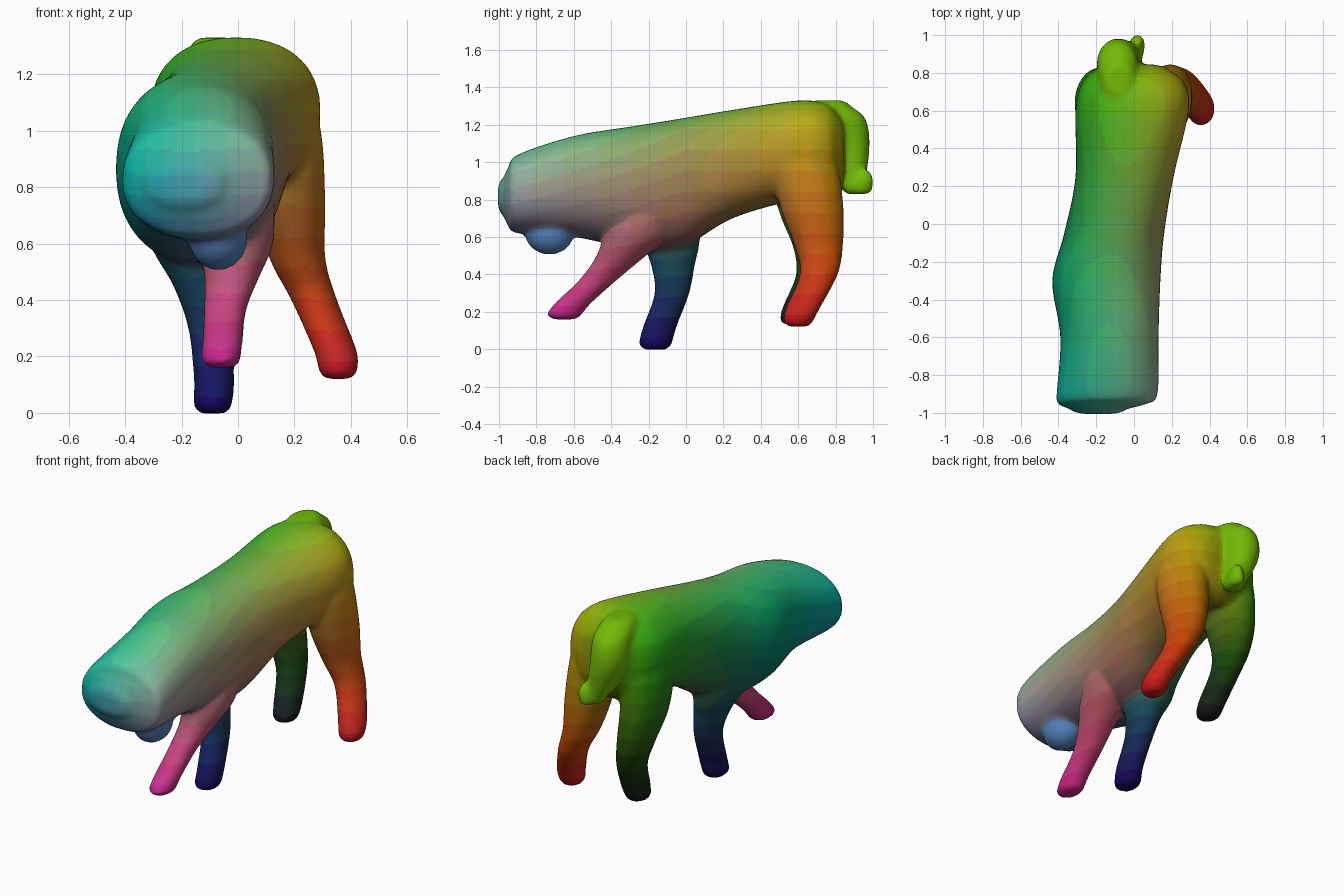
import bpy, bmesh, math
from mathutils import Vector
from mathutils.bvhtree import BVHTree

if "Cube" in bpy.data.objects:
    bpy.data.objects.remove(bpy.data.objects["Cube"])

PARTS = {}   # name -> (bmesh, red side value, fixed colour)


# Colour rule: red runs left to right, green upwards, blue towards the face
def tint(p, red):
    body_red = .46 + p.x
    t = min(max((p.z - .45) / .4, 0), 1)
    r = body_red if red is None else red + (body_red - red) * t
    g = .05 + .5 * p.z + .2 * p.z * max(0, -p.y)
    return tuple(min(max(round(v * 18), 1), 15) for v in (r, g, .32 - .32 * p.y))


def material(key):
    name = "tint_%d_%d_%d" % key
    m = bpy.data.materials.get(name) or bpy.data.materials.new(name)
    m.diffuse_color = tuple((v / 18) ** 2.2 for v in key) + (1,)
    m.use_nodes = True
    m.node_tree.nodes["Principled BSDF"].inputs["Base Color"].default_value = m.diffuse_color
    return m


def spline(rows, steps):
    """Catmull-Rom interpolation of section rows."""
    out = []
    for i in range(len(rows) - 1):
        a, b = rows[max(i - 1, 0)], rows[i]
        c, d = rows[i + 1], rows[min(i + 2, len(rows) - 1)]
        for s in range(steps):
            t = s / steps
            out.append([.5 * (2 * q + (r - p) * t + (2 * p - 5 * q + 4 * r - u) * t * t
                              + (3 * q - p - 3 * r + u) * t ** 3)
                        for p, q, r, u in zip(a, b, c, d)])
    return out + [list(rows[-1])]


def dome(ring, push):
    """Shrinking rings that round off an open end."""
    mid = sum(ring, Vector()) / len(ring)
    return [[mid + (v - mid) * k + push * h for v in ring]
            for k, h in ((.9, .5), (.6, 1))]


def loft(name, rows, point, push, sides=24, steps=6, red=None, fixed=None):
    rings = [[Vector(point(r, math.tau * k / sides)) for k in range(sides)]
             for r in spline(rows, steps)]
    push = Vector(push) * (1 if rings[-1][0].dot(Vector(push)) >
                           rings[0][0].dot(Vector(push)) else -1)
    rings = dome(rings[0], -push)[::-1] + rings + dome(rings[-1], push)
    bm = bmesh.new()
    rings = [[bm.verts.new(v) for v in ring] for ring in rings]
    for a, b in zip(rings, rings[1:]):
        for k in range(sides):
            j = (k + 1) % sides
            bm.faces.new((a[k], a[j], b[j], b[k]))
    bm.faces.new(rings[0])
    bm.faces.new(rings[-1])
    bmesh.ops.recalc_face_normals(bm, faces=bm.faces)
    PARTS[name] = (bm, red, fixed)


def upright(r, a):
    """Slightly squared section across the body: y, x min, x max, z min, z max."""
    y, x0, x1, z0, z1 = r
    c, s = (math.copysign(abs(v) ** .88, v) for v in (math.cos(a), math.sin(a)))
    return ((x0 + x1 + (x1 - x0) * c) / 2, y, (z0 + z1 + (z1 - z0) * s) / 2)


def level(r, a):
    """Section across a limb: x, y, z, x radius, y radius."""
    x, y, z, rx, ry = r
    return (x + rx * math.cos(a), y + ry * math.sin(a), z)


def limb(name, path, radii, stretch, cap=.03, **look):
    """Limb along a path; stretch is the y/x radius ratio at both ends."""
    n = len(path) - 1
    rows = [(*p, r, r * (stretch[0] + (stretch[1] - stretch[0]) * i / n))
            for i, (p, r) in enumerate(zip(path, radii))]
    loft(name, rows, level, (0, 0, cap), **look)


# Body and head: one barrel running from the face to the rump
loft("body", [
    (-.98, -.34, -.04, .72, .91), (-.95, -.405, .07, .66, .97),
    (-.9, -.41, .125, .62, 1.04), (-.6, -.39, .13, .6, 1.14),
    (-.3, -.433, .14, .54, 1.19), (-.05, -.37, .16, .53, 1.23),
    (.25, -.31, .21, .7, 1.28), (.6, -.31, .29, .8, 1.33),
    (.75, -.275, .265, .8, 1.31), (.82, -.2, .18, .86, 1.25)],
    upright, (0, .025, 0), sides=40)

# Muzzle hanging under the face
bm = bmesh.new()
bmesh.ops.create_icosphere(bm, subdivisions=3, radius=.105)
for v in bm.verts:
    v.co = Vector((v.co.x - .07, v.co.y * 1.25 - .73, v.co.z * 1.1 + .62))
PARTS["muzzle"] = (bm, None, (6, 9, 13))

# Legs, each from sole to hip; left legs are dark, right legs red
LEFT, RIGHT = .12, .75
FRONT = (.07, .072, .077, .1, .135, .15)
REAR = (.07, .077, .082, .1, .125, .13, .1)
limb("front_left_leg", [
    (-.09, -.165, .028), (-.085, -.14, .12), (-.1, -.075, .3),
    (-.13, -.07, .45), (-.17, -.08, .58), (-.22, -.1, .75)],
    FRONT, (1.3, 1.1), red=LEFT)
limb("front_right_leg", [
    (-.06, -.65, .19), (-.055, -.6, .25), (-.045, -.47, .37),
    (-.02, -.355, .49), (-.01, -.27, .6), (-.02, -.2, .75)],
    FRONT, (1.38, 1.25), red=RIGHT)
limb("rear_right_leg", [
    (.355, .6, .15), (.345, .625, .22), (.27, .71, .4), (.21, .71, .55),
    (.185, .675, .75), (.165, .63, 1), (.14, .62, 1.15)],
    REAR, (1.15, 1.45), red=RIGHT)
limb("rear_left_leg", [
    (-.08, .58, .16), (-.085, .61, .23), (-.115, .69, .4), (-.15, .7, .55),
    (-.18, .66, .75), (-.18, .63, 1), (-.15, .62, 1.15)],
    REAR, (1.15, 1.45), red=LEFT)

# Tail folded down over the rump, with a small curled tip
TAIL = (8, 13, 1)
limb("tail", [
    (-.08, .76, 1.3), (-.085, .83, 1.23), (-.08, .865, 1.08),
    (-.01, .895, .86)], (.09, .107, .105, .06), (1.35, 1), fixed=TAIL)
limb("tail_tip", [(.01, .935, .84), (.02, .945, .9), (.025, .965, .95)],
     (.04, .04, .016), (1.5, 1.5), cap=.01, sides=12, fixed=TAIL)

# Fuse all parts into one continuous skin
whole = bmesh.new()
for bm, *_ in PARTS.values():
    me = bpy.data.meshes.new("piece")
    bm.to_mesh(me)
    whole.from_mesh(me)
    bpy.data.meshes.remove(me)
me = bpy.data.meshes.new("fused")
whole.to_mesh(me)
fused = bpy.data.objects.new("fused", me)
bpy.context.collection.objects.link(fused)
mod = fused.modifiers.new("skin", 'REMESH')
mod.mode, mod.voxel_size = 'VOXEL', .016
mod = fused.modifiers.new("soften", 'SMOOTH')
mod.factor, mod.iterations = .5, 6
bpy.context.view_layer.update()
skin = bpy.data.meshes.new_from_object(
    fused.evaluated_get(bpy.context.evaluated_depsgraph_get()))
bpy.data.objects.remove(fused)

# Hand each stretch of skin back to the part it came from
trees = {n: BVHTree.FromBMesh(p[0]) for n, p in PARTS.items()}
owner = [min(trees, key=lambda n: trees[n].find_nearest(f.center)[3])
         for f in skin.polygons]
for name, (_, red, fixed) in PARTS.items():
    bm = bmesh.new()
    bm.from_mesh(skin)
    bm.faces.ensure_lookup_table()
    bmesh.ops.delete(bm, geom=[f for f in bm.faces if owner[f.index] != name],
                     context='FACES')
    me = bpy.data.meshes.new(name)
    slots = {}
    for f in bm.faces:
        key = fixed or tint(f.calc_center_median(), red)
        if key not in slots:
            slots[key] = len(slots)
            me.materials.append(material(key))
        f.material_index = slots[key]
        f.smooth = True
    bm.to_mesh(me)
    bpy.context.collection.objects.link(bpy.data.objects.new(name, me))
